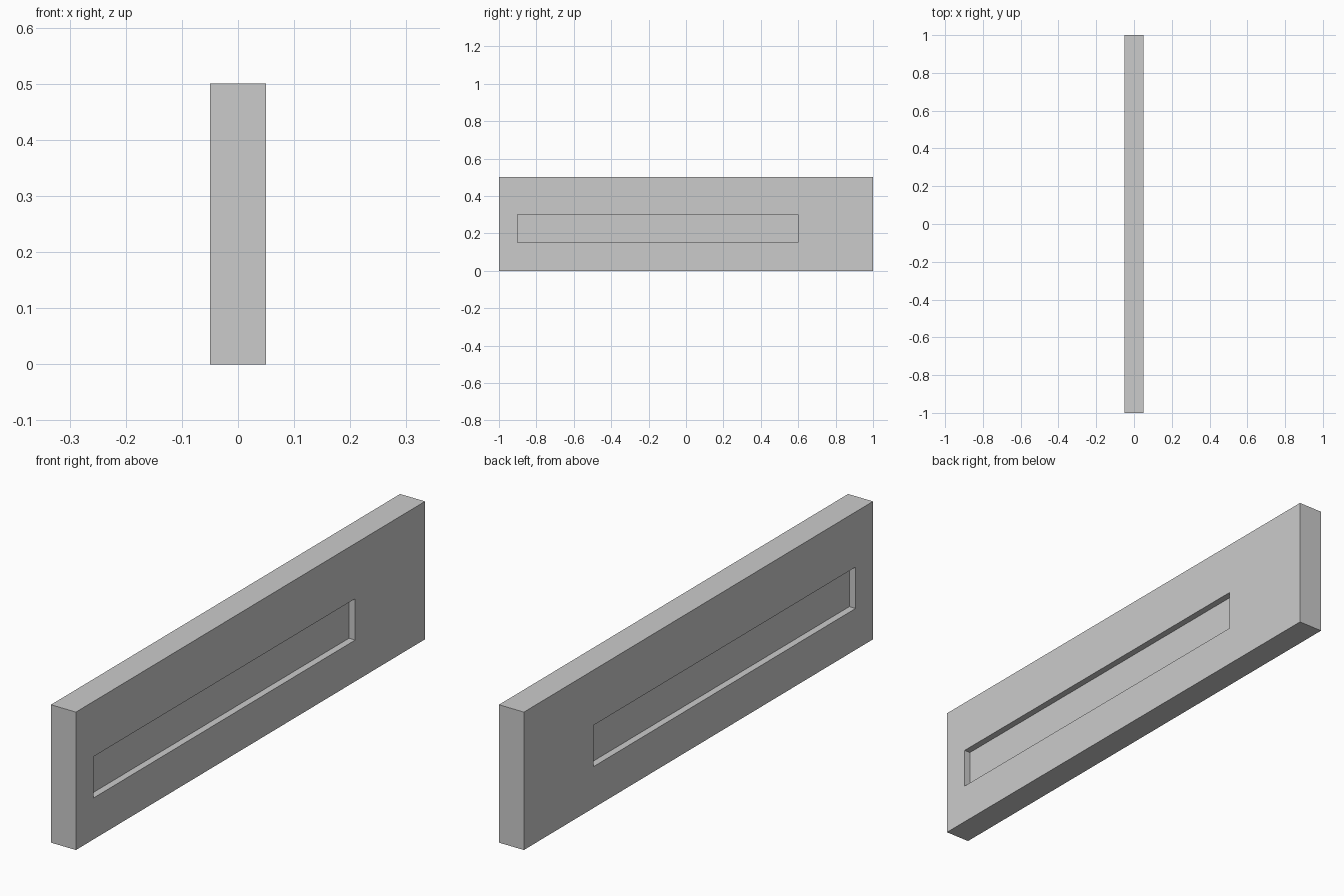
import bpy, bmesh
from mathutils import Vector, Matrix

if "Cube" in bpy.data.objects:
    bpy.data.objects.remove(bpy.data.objects["Cube"])

THICK, LENGTH, HEIGHT = 0.1, 2.0, 0.5
Y0, Y1, Z0, Z1 = -0.9, 0.6, 0.15, 0.30   # slot outline
DEPTH = 0.025                            # recess depth on each side

# Slab
bm = bmesh.new()
bmesh.ops.create_cube(bm, size=1, matrix=Matrix.Translation((0, 0, HEIGHT / 2))
                      @ Matrix.Diagonal((THICK, LENGTH, HEIGHT, 1)))

# Cut the slot outline into the faces
for co, no in (((0, Y0, 0), (0, 1, 0)), ((0, Y1, 0), (0, 1, 0)),
               ((0, 0, Z0), (0, 0, 1)), ((0, 0, Z1), (0, 0, 1))):
    bmesh.ops.bisect_plane(bm, geom=bm.verts[:] + bm.edges[:] + bm.faces[:],
                           plane_co=Vector(co), plane_no=Vector(no))

# Sink the slot on both broad sides
bm.normal_update()
slots = []
for f in bm.faces:
    c = f.calc_center_median()
    if abs(f.normal.x) > 0.9 and Y0 < c.y < Y1 and Z0 < c.z < Z1:
        slots.append(f)
for f in bmesh.ops.extrude_discrete_faces(bm, faces=slots)["faces"]:
    side = 1 if f.calc_center_median().x > 0 else -1
    for v in f.verts:
        v.co.x -= side * DEPTH
bmesh.ops.recalc_face_normals(bm, faces=bm.faces[:])

mesh = bpy.data.meshes.new("slotted_panel")
bm.to_mesh(mesh)
bm.free()
bpy.context.collection.objects.link(bpy.data.objects.new("slotted_panel", mesh))
